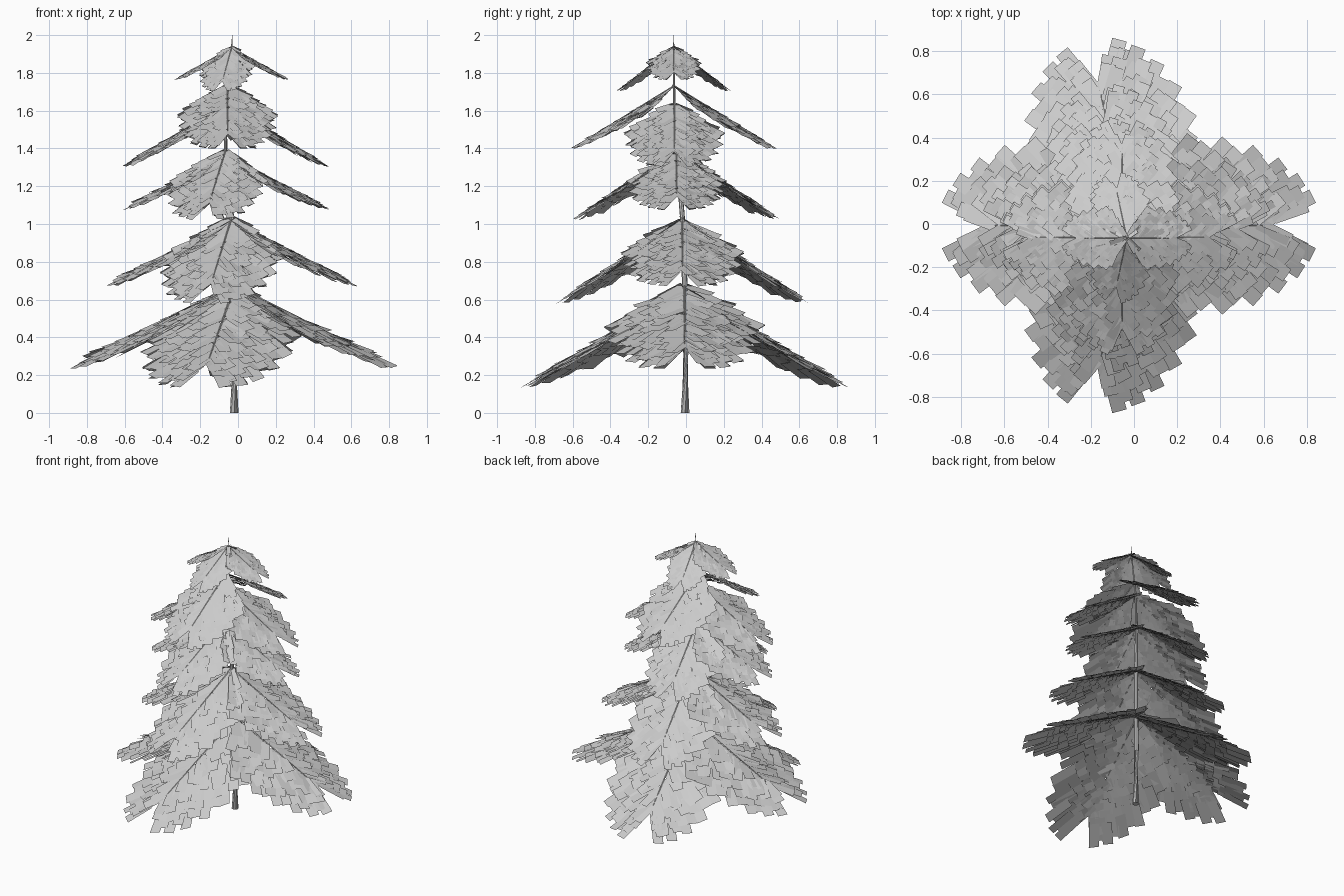
import bpy, bmesh, math, random
from mathutils import Vector

if "Cube" in bpy.data.objects:
    bpy.data.objects.remove(bpy.data.objects["Cube"])

random.seed(4)


def make_object(name, bm):
    mesh = bpy.data.meshes.new(name)
    bm.to_mesh(mesh)
    bm.free()
    obj = bpy.data.objects.new(name, mesh)
    bpy.context.collection.objects.link(obj)
    return obj


def tube(bm, path, sides):
    """Tapered tube through (centre, radius) pairs."""
    rings = []
    for i, (c, r) in enumerate(path):
        a, b = path[max(i - 1, 0)][0], path[min(i + 1, len(path) - 1)][0]
        q = (b - a).to_track_quat('Z', 'Y')
        rings.append([bm.verts.new(c + q @ Vector((r * math.cos(t), r * math.sin(t), 0)))
                      for t in (2 * math.pi * k / sides for k in range(sides))])
    for lo, hi in zip(rings, rings[1:]):
        for k in range(sides):
            j = (k + 1) % sides
            bm.faces.new((lo[k], lo[j], hi[j], hi[k]))
    bm.faces.new(rings[0][::-1])
    bm.faces.new(rings[-1])


# trunk, gently bent
TRUNK = [((-.02, -.005, 0), .023), ((-.02, 0, .4), .017), ((-.025, -.01, .8), .014),
         ((-.035, -.02, 1.05), .013), ((-.065, -.05, 1.38), .010), ((-.065, -.062, 1.65), .007),
         ((-.035, -.065, 1.92), .004), ((-.03, -.065, 2.0), .001)]
TRUNK = [(Vector(c), r) for c, r in TRUNK]
bm = bmesh.new()
tube(bm, TRUNK, 8)
trunk = make_object("trunk", bm)


def trunk_at(z):
    for (a, _), (b, _) in zip(TRUNK, TRUNK[1:]):
        if z <= b.z:
            return a.lerp(b, (z - a.z) / (b.z - a.z))
    return TRUNK[-1][0]


def add_bough(bm, z0, azimuth, reach, drop):
    """Drooping roof-shaped fan: a spine, angled side twigs, shingled needle cards."""
    base = trunk_at(z0)
    az = math.radians(azimuth)
    out = Vector((math.cos(az), math.sin(az), 0))
    side = Vector((-out.y, out.x, 0))

    def place(u, v, lift=0.0):
        p = base + (out * u + side * v) * reach
        p.z -= drop * u + (.27 * abs(v) - lift) * reach
        return p

    # spine
    tube(bm, [(place(0, 0, -.015), .007 * reach), (place(.72, 0, -.015), .003 * reach)], 4)

    def card(u, v, ang, length, width):
        du, dv = math.cos(ang), math.sin(ang)
        w = width / 2
        tilt = random.uniform(.1, .2)
        roll = random.uniform(-.008, .008)
        corners = []
        for t, k in ((0, -w), (length, -w), (length, w), (0, w)):
            lift = tilt * t + roll * k / w - .012
            corners.append(bm.verts.new(place(u + du * t - dv * k, v + dv * t + du * k, lift)))
        bm.faces.new(corners)

    twigs = 11
    for i in range(twigs):
        f = i / (twigs - 1)
        start = .01 + .69 * f
        ang = math.radians(56 - 25 * f)
        length = .58 - .25 * f + .4 * f * (1 - f) - .04 * (i % 2)
        n = 6 if f < .7 else 4
        for s in (-1, 1):
            for j in range(n):
                t = (length - .19) * j / (n - 1)
                yaw = ang + math.radians(random.uniform(-12, 12) if j < n - 1 else -4)
                card(start + t * math.cos(ang), s * t * math.sin(ang),
                     s * yaw, .19, .08)


# tiers: reach, (z, drop) of side boughs, (z, drop) of front/back boughs, back azimuth
TIERS = [
    ("lowest", .86, (.69, .43), (.67, .51), 102),
    ("lower", .66, (1.03, .34), (1.04, .44), 102),
    ("middle", .54, (1.38, .29), (1.40, .36), 102),
    ("upper", .54, (1.64, .32), (1.74, .33), 90),
    ("top", .30, (1.94, .17), (1.94, .23), 102),
]
for name, reach, (zx, dx), (zy, dy), back in TIERS:
    bm = bmesh.new()
    for azimuth in (0, 180):
        add_bough(bm, zx, azimuth, reach, dx)
    for azimuth in (back, -back):
        add_bough(bm, zy, azimuth, reach, dy)
    make_object(name + "_boughs", bm)
